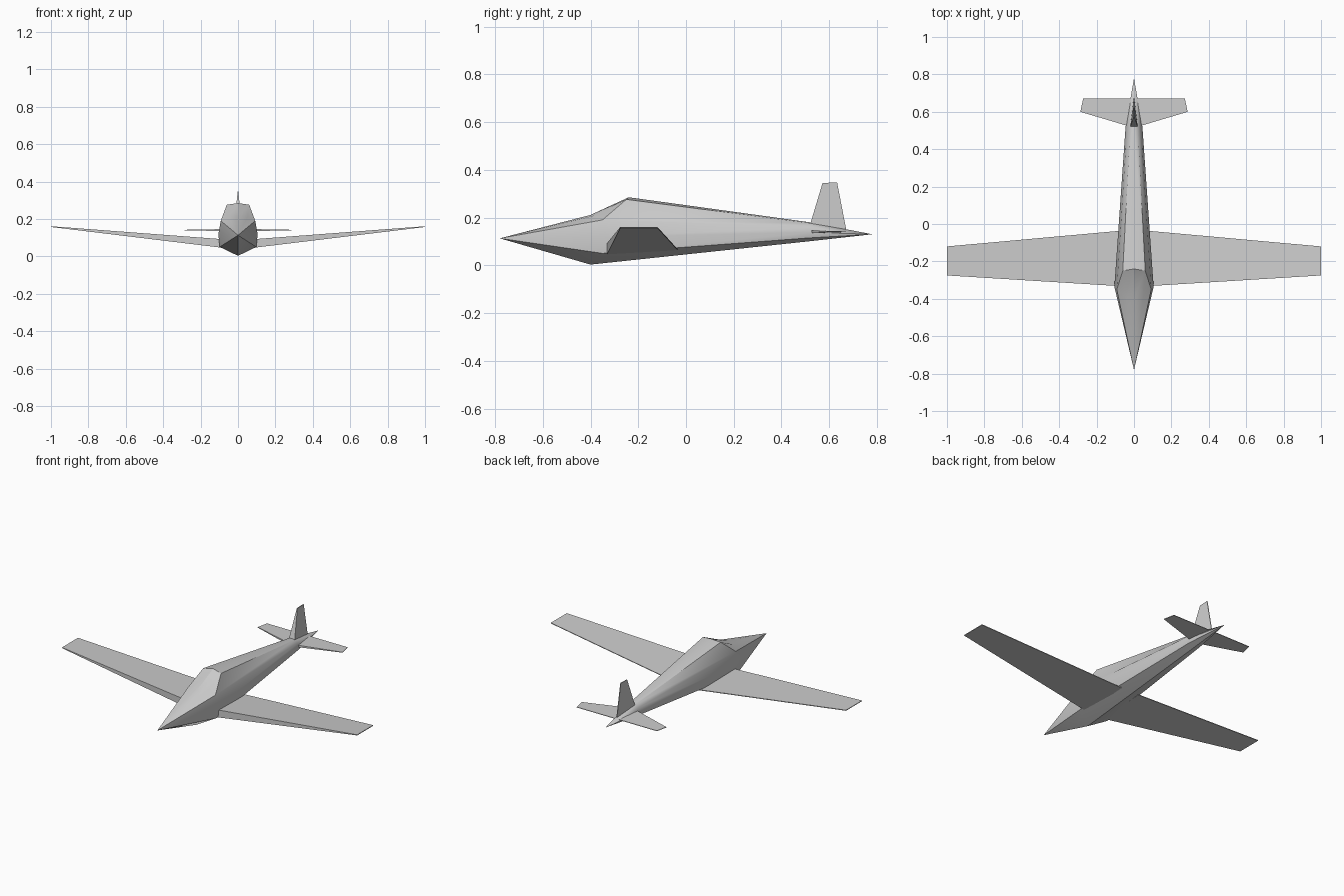
import bpy, bmesh, math


def build(name, points, faces, smooth=False):
    """Mesh from one half (x >= 0) mirrored across x = 0."""
    bm = bmesh.new()
    for side in (1, -1):
        vs = [bm.verts.new((side * x, y, z)) for x, y, z in points]
        for f in faces:
            bm.faces.new([vs[i] for i in f])
    bmesh.ops.remove_doubles(bm, verts=bm.verts, dist=0.0001)
    bmesh.ops.recalc_face_normals(bm, faces=bm.faces)
    me = bpy.data.meshes.new(name)
    bm.to_mesh(me)
    bm.free()
    ob = bpy.data.objects.new(name, me)
    bpy.context.collection.objects.link(ob)
    if smooth:
        bpy.ops.object.select_all(action='DESELECT')
        ob.select_set(True)
        bpy.context.view_layer.objects.active = ob
        bpy.ops.object.shade_smooth_by_angle(angle=math.radians(32))
    return ob


# Hexahedron faces: inner end 0-3, outer end 4-7
BOX = [(0, 1, 2, 3), (4, 5, 6, 7), (0, 1, 5, 4),
       (1, 2, 6, 5), (2, 3, 7, 6), (3, 0, 4, 7)]

# Fuselage: nose tip, front half-ring, rear half-ring, tail tip, windshield top
front = [(0, -0.40, 0.003), (0.098, -0.35, 0.05), (0.105, -0.335, 0.12),
         (0.092, -0.35, 0.19), (0.05, -0.385, 0.208), (0, -0.40, 0.211)]
rear = [(0, 0.52, 0.101), (0.038, 0.52, 0.115), (0.045, 0.52, 0.138),
        (0.037, 0.52, 0.16), (0.02, 0.52, 0.176), (0, 0.52, 0.18)]
points = [(0, -0.78, 0.113)] + front + rear + [
    (0, 0.78, 0.13), (0, -0.24, 0.285), (0.06, -0.25, 0.276)]
F, R, TAIL, W0, W1 = 1, 7, 13, 14, 15
faces = []
for i in range(5):
    faces += [(0, F + i, F + i + 1), (TAIL, R + i, R + i + 1)]
    if i < 3:
        faces.append((F + i, F + i + 1, R + i + 1, R + i))
# Canopy sides, canopy roof and windshield
faces += [(F + 3, R + 3, R + 4, W1), (W1, R + 4, R + 5, W0),
          (F + 3, W1, W0, F + 5, F + 4)]
build("fuselage", points, faces, smooth=True)

# Wings: blunt leading edge at the root, thin at the tip
build("wings", [
    (0.06, -0.333, 0.043), (0.06, -0.333, 0.09), (0.06, -0.035, 0.068), (0.06, -0.035, 0.064),
    (1.0, -0.275, 0.157), (1.0, -0.275, 0.161), (1.0, -0.12, 0.161), (1.0, -0.12, 0.157)], BOX)

# Horizontal tail
build("tailplane", [
    (0.01, 0.517, 0.134), (0.01, 0.517, 0.147), (0.01, 0.67, 0.142), (0.01, 0.67, 0.139),
    (0.287, 0.60, 0.139), (0.287, 0.60, 0.142), (0.272, 0.67, 0.142), (0.272, 0.67, 0.139)], BOX)

# Vertical fin: wedge that tapers to the rear and the top
build("fin", [
    (0, 0.518, 0.165), (0.02, 0.518, 0.165), (0.002, 0.672, 0.145), (0, 0.672, 0.145),
    (0, 0.572, 0.345), (0.002, 0.572, 0.345), (0.002, 0.633, 0.347), (0, 0.633, 0.347)],
    [f for f in BOX if f != BOX[-1]])
